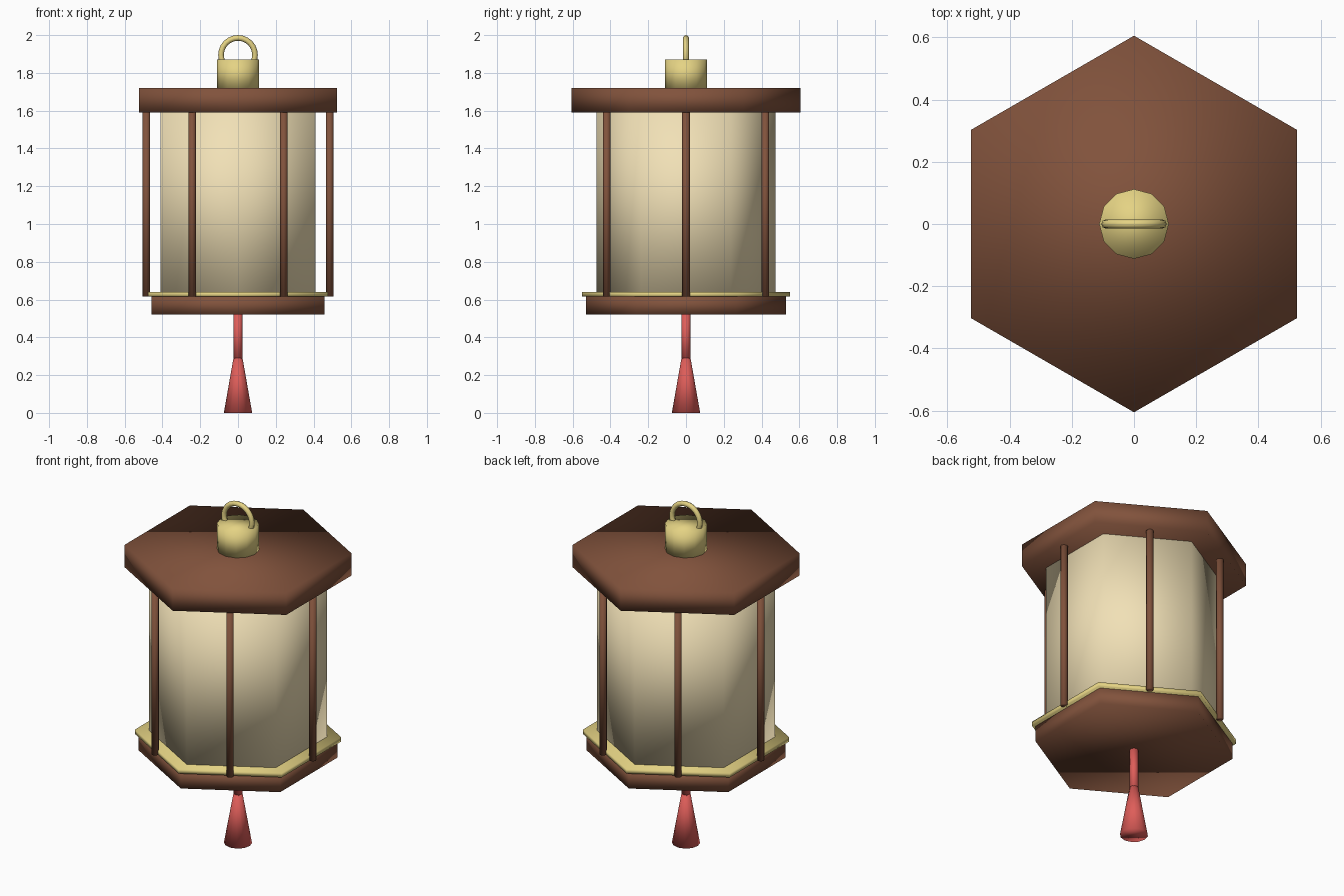
import bpy
from math import cos, sin, radians

cube = bpy.data.objects.get("Cube")
if cube:
    bpy.data.objects.remove(cube, do_unlink=True)


def material(name, rgb):
    mat = bpy.data.materials.new(name)
    mat.use_nodes = True
    color = (*rgb, 1.0)
    mat.diffuse_color = color
    mat.node_tree.nodes["Principled BSDF"].inputs["Base Color"].default_value = color
    return mat


wood = material("dark_wood", (0.22, 0.085, 0.045))
paper = material("cream_paper", (0.88, 0.75, 0.47))
brass = material("brass", (0.78, 0.65, 0.23))
silk = material("red_silk", (0.73, 0.11, 0.10))


def finish(name, mat):
    obj = bpy.context.object
    obj.name = obj.data.name = name
    obj.data.materials.append(mat)
    bpy.ops.object.shade_smooth()
    return obj


def prism(name, mat, sides, bottom, top, radius, top_radius=None, xy=(0, 0)):
    """Upright prism or tapered cone between two heights."""
    bpy.ops.mesh.primitive_cone_add(
        vertices=sides, radius1=radius,
        radius2=radius if top_radius is None else top_radius,
        depth=top - bottom, location=(*xy, (bottom + top) / 2))
    return finish(name, mat)


# Hexagonal body, base, trim and roof
prism("paper_shade", paper, 6, 0.60, 1.61, 0.475)
prism("base", wood, 6, 0.52, 0.617, 0.53)
prism("base_trim", brass, 6, 0.615, 0.64, 0.55)
prism("roof", wood, 6, 1.59, 1.72, 0.605)

# Posts in front of the middle of each side
for i in range(6):
    a = radians(60 * i)
    prism(f"post_{i + 1}", wood, 8, 0.615, 1.60, 0.02,
          xy=(0.485 * cos(a), 0.485 * sin(a)))

# Cap and hanging ring
prism("top_cap", brass, 12, 1.715, 1.87, 0.112)
bpy.ops.mesh.primitive_torus_add(
    major_radius=0.09, minor_radius=0.015, major_segments=24, minor_segments=8,
    location=(0, 0, 1.895), rotation=(radians(90), 0, 0))
finish("hanging_ring", brass)

# Cord and tassel
prism("cord", silk, 8, 0.28, 0.53, 0.024)
prism("tassel", silk, 12, 0.0, 0.29, 0.075, 0.024)
